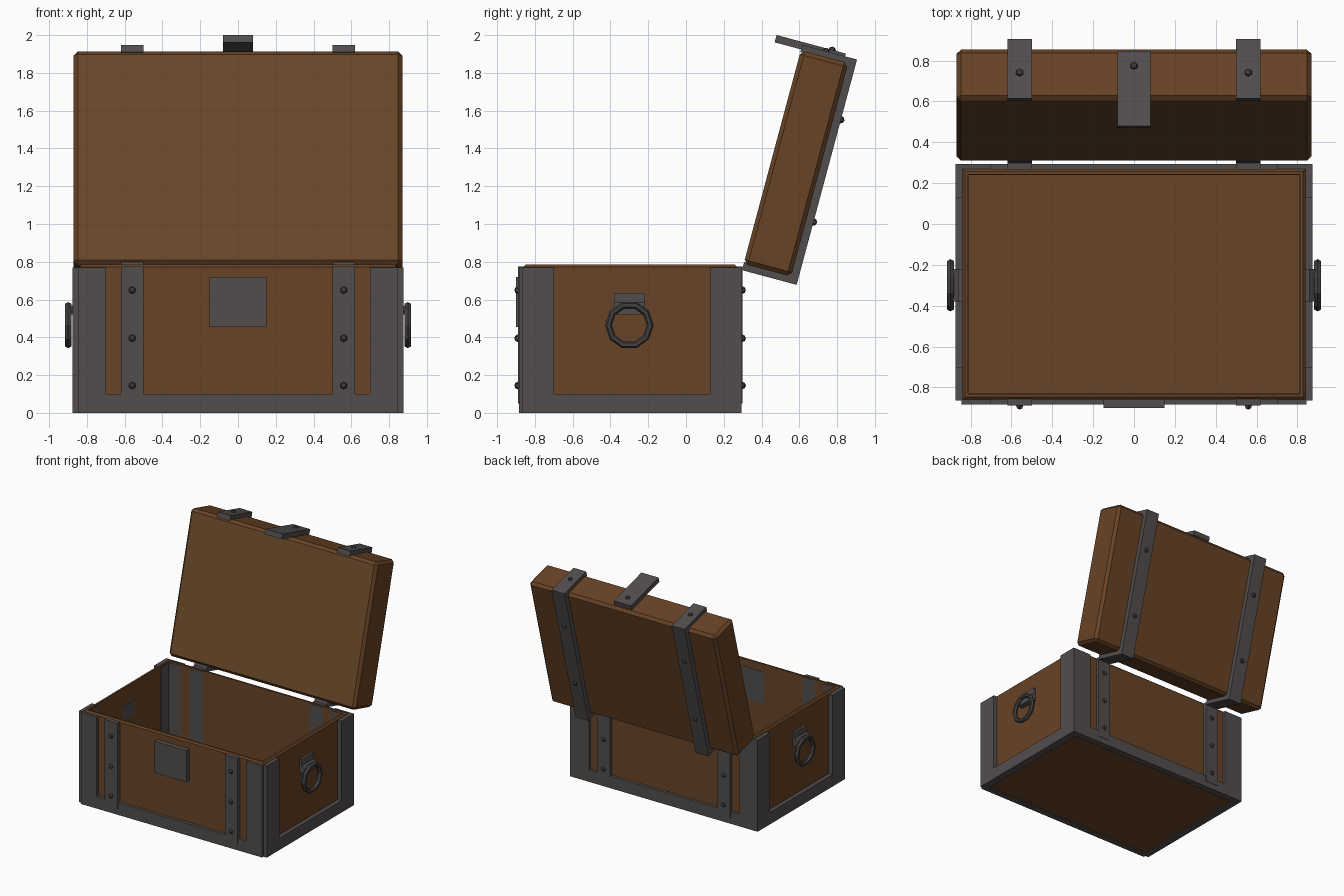
import bpy, bmesh, math
from mathutils import Vector, Matrix

if "Cube" in bpy.data.objects:
    bpy.data.objects.remove(bpy.data.objects["Cube"])

def mat(name, col):
    m = bpy.data.materials.new(name)
    m.diffuse_color = (*col, 1)
    m.use_nodes = True
    m.node_tree.nodes["Principled BSDF"].inputs["Base Color"].default_value = m.diffuse_color
    return m

WOOD = mat("brown wood", (0.138, 0.056, 0.019))
LINING = mat("lid lining wood", (0.142, 0.064, 0.022))
METAL = mat("grey iron", (0.084, 0.076, 0.074))
DARK = mat("dark iron", (0.055, 0.051, 0.050))

S, C = math.sin(math.radians(15)), math.cos(math.radians(15))
U, V = Vector((0, S, C)), Vector((0, C, -S))   # lid length and lid thickness directions
HINGE = Vector((0, 0.30, 0.77))

def finish(bm, name, *mats):
    bmesh.ops.recalc_face_normals(bm, faces=bm.faces)
    me = bpy.data.meshes.new(name)
    bm.to_mesh(me)
    bm.free()
    for m in mats:
        me.materials.append(m)
    ob = bpy.data.objects.new(name, me)
    bpy.context.collection.objects.link(ob)
    return ob

def prism(name, pts, lo, hi, place, m):
    """Extrude a 2D outline between lo and hi; place(a, b, d) gives the 3D point."""
    bm = bmesh.new()
    r0 = [bm.verts.new(place(a, b, lo)) for a, b in pts]
    r1 = [bm.verts.new(place(a, b, hi)) for a, b in pts]
    bm.faces.new(r0)
    bm.faces.new(r1)
    for i in range(len(pts)):
        j = (i + 1) % len(pts)
        bm.faces.new((r0[i], r0[j], r1[j], r1[i]))
    return finish(bm, name, m)

def rect(a0, a1, b0, b1):
    return [(a0, b0), (a1, b0), (a1, b1), (a0, b1)]

def u_frame(a0, a1, w, h, top):
    return [(a0, 0), (a1, 0), (a1, top), (a1 - w, top), (a1 - w, h),
            (a0 + w, h), (a0 + w, top), (a0, top)]

def rivet(name, pos, normal):
    bm = bmesh.new()
    bmesh.ops.create_uvsphere(bm, u_segments=6, v_segments=4, radius=0.021)
    q = Vector((0, 0, 1)).rotation_difference(Vector(normal)).to_matrix().to_4x4()
    bmesh.ops.transform(bm, matrix=Matrix.Translation(pos) @ q, verts=bm.verts)
    return finish(bm, name, DARK)

on_front = lambda a, b, d: (a, d, b)      # outline in x,z, depth along y
on_side = lambda a, b, d: (d, a, b)       # outline in y,z, depth along x
on_lid = lambda a, b, d: HINGE + U * a + V * b + Vector((d, 0, 0))

# Hollow wooden body with thin walls
def box_bm(x0, x1, y0, y1, z0, z1):
    bm = bmesh.new()
    bmesh.ops.create_cube(bm, size=1)
    for v in bm.verts:
        v.co = (x1 if v.co.x > 0 else x0, y1 if v.co.y > 0 else y0, z1 if v.co.z > 0 else z0)
    return bm

bm = box_bm(-0.84, 0.84, -0.86, 0.27, 0.006, 0.785)
top = max(bm.faces, key=lambda f: f.calc_center_median().z)
rim = list(top.edges)
bmesh.ops.bevel(bm, geom=rim, offset=0.012, segments=1, affect='EDGES')
top = max(bm.faces, key=lambda f: f.calc_center_median().z)
bmesh.ops.inset_region(bm, faces=[top], thickness=0.022)
ret = bmesh.ops.extrude_face_region(bm, geom=[top])
bmesh.ops.delete(bm, geom=[top], context='FACES_ONLY') if top.is_valid else None
for g in ret["geom"]:
    if isinstance(g, bmesh.types.BMVert):
        g.co.z = 0.02
finish(bm, "chest_body", WOOD)

# Iron corner frames around the body, their inner faces just showing inside
prism("front_frame", u_frame(-0.845, 0.845, 0.145, 0.10, 0.77), -0.885, -0.83, on_front, METAL)
prism("back_frame", u_frame(-0.875, 0.875, 0.175, 0.10, 0.77), 0.24, 0.295, on_front, METAL)
for side, s in (("left", -1), ("right", 1)):
    prism(side + "_frame", u_frame(-0.865, 0.293, 0.165, 0.10, 0.77), s * 0.81, s * 0.875, on_side, METAL)

# Straps, rivets and ring handles
for side, s in (("left", -1), ("right", 1)):
    x = s * 0.56
    strap = rect(x - 0.06, x + 0.06, 0.05, 0.775)
    prism(side + "_front_strap", strap, -0.89, -0.83, on_front, METAL)
    prism(side + "_back_strap", strap, 0.24, 0.298, on_front, METAL)
    for z in (0.145, 0.395, 0.65):
        rivet(side + "_front_rivet", (x, -0.888, z), (0, -1, 0))
        rivet(side + "_back_rivet", (x, 0.296, z), (0, 1, 0))

    # Lid strap wrapping bottom, outside and front of the lid
    prism(side + "_lid_strap",
          [(-0.015, 0), (-0.015, 0.30), (1.22, 0.30), (1.22, 0), (1.18, 0),
           (1.18, 0.25), (0.03, 0.25), (0.03, 0)], x - 0.06, x + 0.06, on_lid, METAL)
    for u in (0.33, 0.89):
        rivet(side + "_lid_rivet", on_lid(u, 0.298, x), V)
    rivet(side + "_lid_edge_rivet", on_lid(1.217, 0.13, x), U)

    # Handle bracket and ten-sided ring
    prism(side + "_handle_bracket", [(0.81, 0.52), (0.888, 0.52), (0.888, 0.56), (0.86, 0.585),
                                     (0.86, 0.635), (0.81, 0.635)],
          -0.38, -0.22, lambda a, b, d, s=s: (s * a, d, b), METAL)
    bm = bmesh.new()
    loops = []
    for i in range(10):
        t = 2 * math.pi * i / 10
        loop = []
        for j in range(6):
            p = 2 * math.pi * j / 6
            r = 0.110 + 0.018 * math.cos(p)
            loop.append(bm.verts.new((s * (0.899 + 0.02 * math.sin(p)),
                                      -0.30 + r * math.cos(t), 0.465 + r * math.sin(t))))
        loops.append(loop)
    for i in range(10):
        a, b = loops[i], loops[(i + 1) % 10]
        for j in range(6):
            k = (j + 1) % 6
            bm.faces.new((a[j], a[k], b[k], b[j]))
    finish(bm, side + "_handle_ring", DARK)

# Lock plate
prism("lock_plate", rect(-0.15, 0.15, 0.455, 0.72), -0.90, -0.83, on_front, METAL)

# Tilted wooden lid with chamfered edges
bm = box_bm(-0.87, 0.87, 0.0, 0.26, 0.02, 1.19)
bmesh.ops.bevel(bm, geom=list(bm.edges), offset=0.022, segments=1, affect='EDGES')
for f in bm.faces:
    f.normal_update()
    f.material_index = 1 if f.normal.y < -0.99 else 0
for v in bm.verts:
    v.co = on_lid(v.co.z, v.co.y, v.co.x)
finish(bm, "lid", WOOD, LINING)

# Latch hasp on the lid front
prism("latch", rect(1.195, 1.235, -0.145, 0.235), -0.08, 0.08, on_lid, METAL)
rivet("latch_rivet", on_lid(1.232, 0.16, 0), U)
